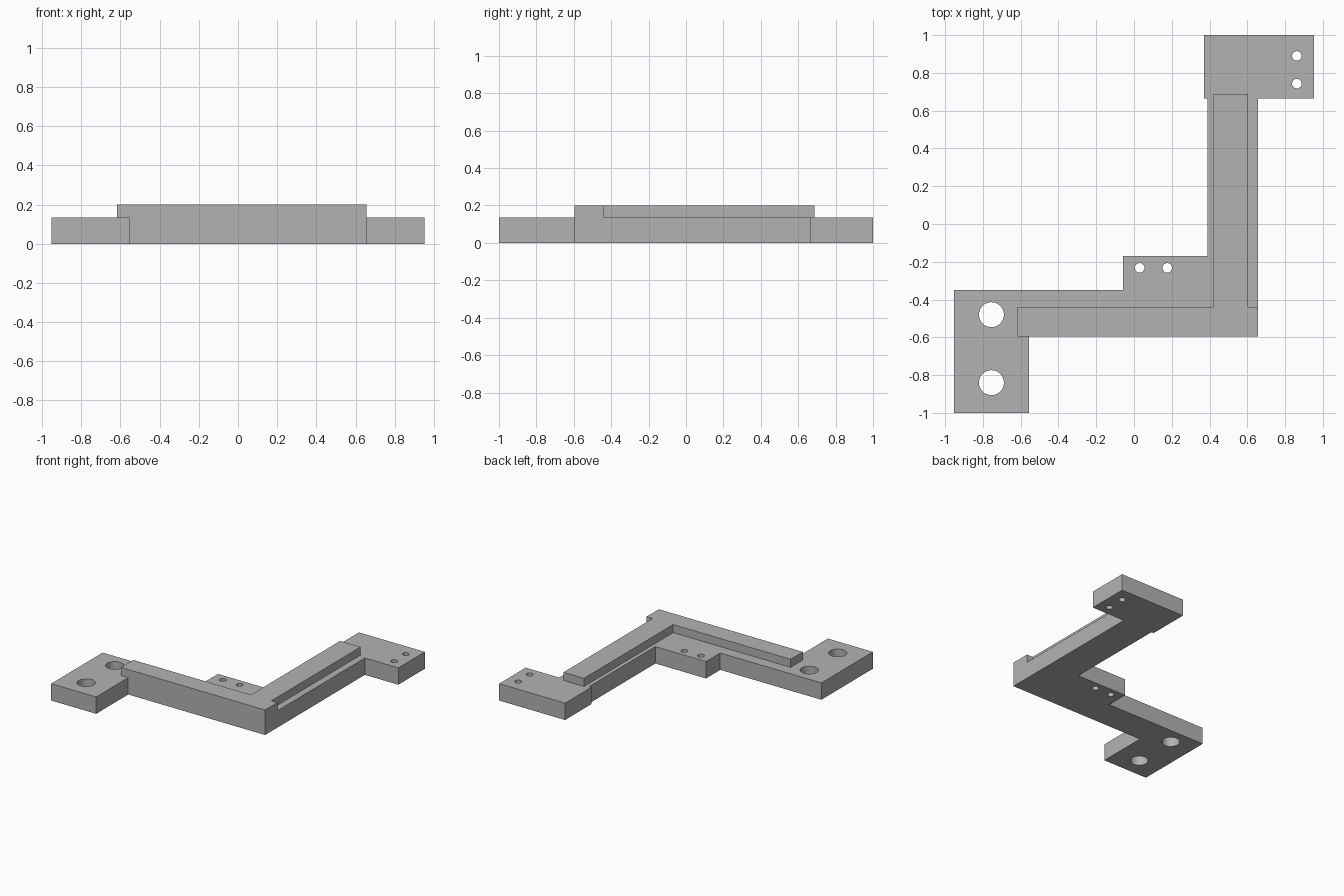
import bpy
import bmesh

BASE_TOP, RAIL_TOP = 0.135, 0.2

cube = bpy.data.objects.get("Cube")
if cube:
    bpy.data.objects.remove(cube, do_unlink=True)

grey = bpy.data.materials.new("plain grey")
grey.use_nodes = True
grey.diffuse_color = (0.45, 0.45, 0.45, 1)
grey.node_tree.nodes["Principled BSDF"].inputs["Base Color"].default_value = grey.diffuse_color


def add_object(name, bm):
    bmesh.ops.recalc_face_normals(bm, faces=bm.faces)
    mesh = bpy.data.meshes.new(name)
    bm.to_mesh(mesh)
    bm.free()
    mesh.materials.append(grey)
    obj = bpy.data.objects.new(name, mesh)
    bpy.context.collection.objects.link(obj)
    return obj


def extrude_outline(name, outline, bottom, top):
    bm = bmesh.new()
    face = bm.faces.new([bm.verts.new((x, y, bottom)) for x, y in outline])
    new = bmesh.ops.extrude_face_region(bm, geom=[face])["geom"]
    verts = [v for v in new if isinstance(v, bmesh.types.BMVert)]
    bmesh.ops.translate(bm, verts=verts, vec=(0, 0, top - bottom))
    return add_object(name, bm)


def apply_boolean(obj, tool, operation):
    mod = obj.modifiers.new(operation.lower(), "BOOLEAN")
    mod.operation, mod.solver, mod.object = operation, "EXACT", tool
    bpy.context.view_layer.objects.active = obj
    bpy.ops.object.modifier_apply(modifier=mod.name)
    bpy.data.objects.remove(tool, do_unlink=True)


# Stepped base plate with mounting pads at both ends and a tab in the corner
bracket = extrude_outline("bracket", [
    (-0.953, -1), (-0.555, -1), (-0.555, -0.595), (0.657, -0.595),
    (0.657, 0.665), (0.953, 0.665), (0.953, 1), (0.37, 1),
    (0.37, 0.665), (0.39, 0.665), (0.39, -0.17), (-0.058, -0.17),
    (-0.058, -0.35), (-0.953, -0.35)], 0, BASE_TOP)

# Raised L-shaped rail
rail = extrude_outline("rail", [
    (-0.618, -0.595), (0.657, -0.595), (0.657, -0.44), (0.603, -0.44),
    (0.603, 0.687), (0.422, 0.687), (0.422, -0.44), (-0.618, -0.44)],
    BASE_TOP, RAIL_TOP)
apply_boolean(bracket, rail, "UNION")

# Through holes: two large in the front pad, pairs of small ones elsewhere
holes = [(-0.755, -0.48, 0.066), (-0.755, -0.84, 0.066),
         (0.03, -0.232, 0.025), (0.176, -0.232, 0.025),
         (0.862, 0.743, 0.025), (0.862, 0.89, 0.025)]
for x, y, radius in holes:
    bm = bmesh.new()
    bmesh.ops.create_cone(bm, cap_ends=True, segments=48, radius1=radius,
                          radius2=radius, depth=1)
    bmesh.ops.translate(bm, verts=bm.verts, vec=(x, y, 0))
    apply_boolean(bracket, add_object("hole_cutter", bm), "DIFFERENCE")

# Smooth hole walls, crisp edges
bpy.ops.object.select_all(action="DESELECT")
bracket.select_set(True)
bpy.context.view_layer.objects.active = bracket
bpy.ops.object.shade_smooth_by_angle(angle=0.5)
